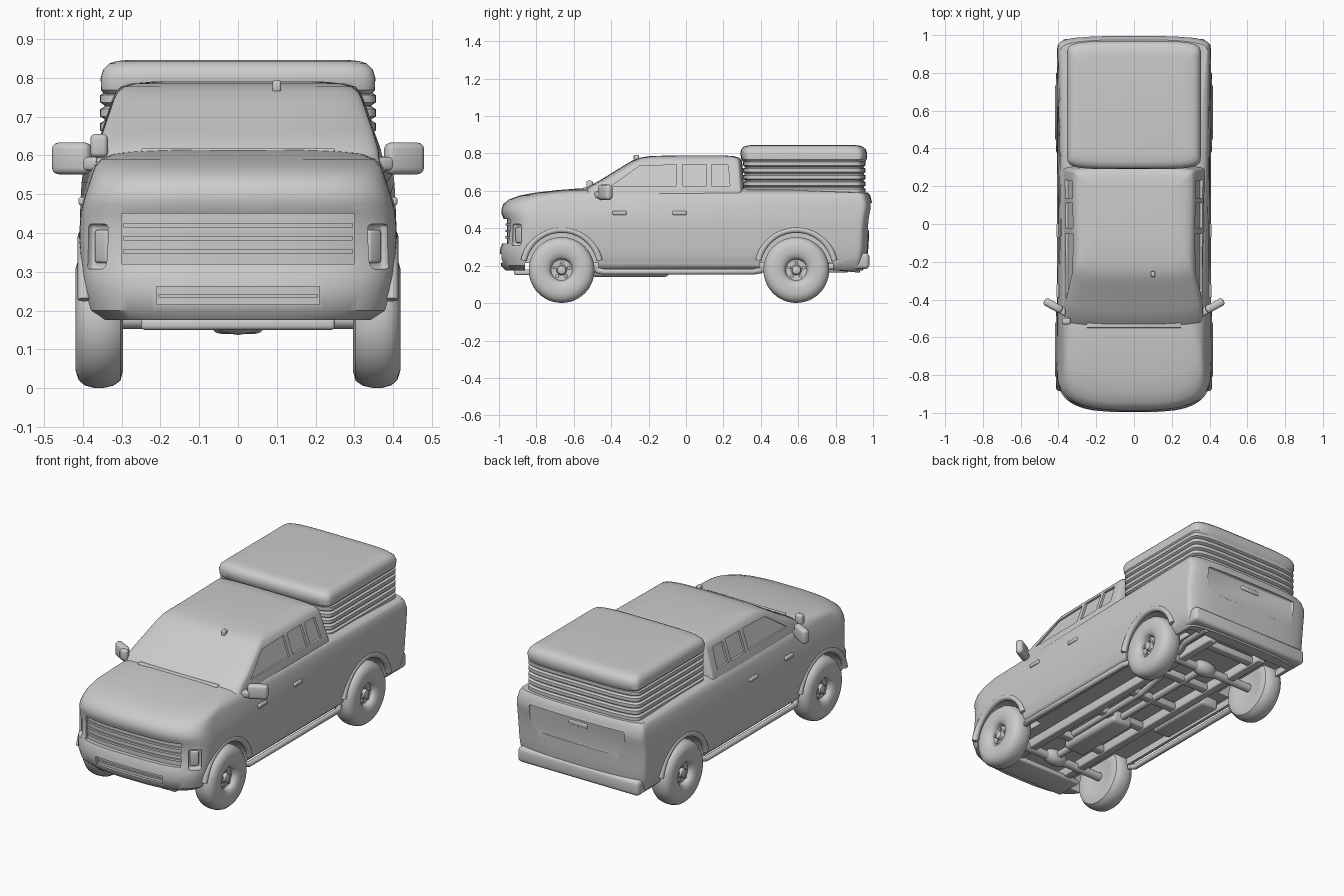
import bpy, bmesh
from math import sin, cos, pi, radians
from mathutils import Matrix

if "Cube" in bpy.data.objects:
    bpy.data.objects.remove(bpy.data.objects["Cube"])

SIDES = ((1, "right"), (-1, "left"))
WHEEL_Y = {"front": -0.665, "rear": 0.59}


def finish(name, bm):
    bmesh.ops.recalc_face_normals(bm, faces=bm.faces)
    me = bpy.data.meshes.new(name)
    bm.to_mesh(me)
    bm.free()
    ob = bpy.data.objects.new(name, me)
    bpy.context.collection.objects.link(ob)
    return ob


def skin(name, rings):
    """Join equal-length rings of points with quads and cap both ends."""
    bm = bmesh.new()
    vs = [[bm.verts.new(p) for p in ring] for ring in rings]
    n = len(vs[0])
    for a, b in zip(vs, vs[1:]):
        for i in range(n):
            bm.faces.new((a[i], a[(i + 1) % n], b[(i + 1) % n], b[i]))
    bm.faces.new(vs[0][::-1])
    bm.faces.new(vs[-1])
    return finish(name, bm)


def box(name, c, size, bevel=0.0, rz=0.0):
    bm = bmesh.new()
    bmesh.ops.create_cube(bm, size=1)
    bmesh.ops.scale(bm, vec=size, verts=bm.verts)
    if bevel:
        bmesh.ops.bevel(bm, geom=bm.edges[:], offset=bevel, segments=3, profile=0.5, affect='EDGES')
    bm.transform(Matrix.Translation(c) @ Matrix.Rotation(rz, 4, 'Z'))
    return finish(name, bm)


def spow(v, e):
    return (1 if v >= 0 else -1) * abs(v) ** e


def layered(name, layers, df, dr, n, seg=28):
    """Stack of plan outlines: z, front half width, rear half width, front y, rear y."""
    rings = []
    for z, hf, hr, yf, yr in layers:
        ring = []
        for i in range(seg + 1):
            a = pi + pi * i / seg
            ring.append((hf * spow(cos(a), 2 / n), yf + df - df * abs(sin(a)) ** (2 / n), z))
        for i in range(seg + 1):
            a = pi * i / seg
            ring.append((hr * spow(cos(a), 2 / n), yr - dr + dr * abs(sin(a)) ** (2 / n), z))
        rings.append(ring)
    return skin(name, rings)


def lathe(name, profile, y, z, side=1, seg=48):
    """Revolve (x, radius) points about an axis along x."""
    return skin(name, [[(side * x, y + r * cos(2 * pi * i / seg), z + r * sin(2 * pi * i / seg))
                        for i in range(seg)] for x, r in profile])


def tube(name, pts, r):
    cu = bpy.data.curves.new(name, 'CURVE')
    cu.dimensions, cu.bevel_depth, cu.bevel_resolution, cu.use_fill_caps = '3D', r, 3, True
    sp = cu.splines.new('POLY')
    sp.points.add(len(pts) - 1)
    for p, q in zip(sp.points, pts):
        p.co = (*q, 1)
    ob = bpy.data.objects.new(name, cu)
    bpy.context.collection.objects.link(ob)
    return ob


def nose_strip(name, hx, z0, z1, near, far):
    """Slab that follows the curved nose, between two offsets from its front."""
    xs = [hx * (i / 8 - 1) for i in range(17)]
    nose = [(x, -1 + 0.2 * (1 - (1 - (abs(x) / 0.41) ** 3) ** (1 / 3))) for x in xs]
    plan = [(x, y + near) for x, y in nose] + [(x, y + far) for x, y in nose[::-1]]
    return skin(name, [[(x, y, z) for x, y in plan] for z in (z0, z1)])


def cut(target, cutters):
    bpy.context.view_layer.objects.active = target
    for c in cutters:
        c.hide_render = True
        m = target.modifiers.new("cut", 'BOOLEAN')
        m.operation, m.object, m.solver = 'DIFFERENCE', c, 'EXACT'
        bpy.ops.object.modifier_apply(modifier=m.name)
        bpy.data.objects.remove(c)


# Lower body with hood and bed
body = layered("lower_body", [
    (0.175, .355, .36, -.965, .945), (0.20, .385, .385, -.988, .96), (0.25, .398, .397, -.998, .97),
    (0.295, .404, .402, -.992, .975), (0.33, .406, .404, -.978, .977), (0.40, .409, .407, -.972, .98),
    (0.45, .406, .407, -.974, .986), (0.475, .40, .406, -.986, .99),
    (0.50, .393, .405, -.987, .995), (0.53, .383, .403, -.977, .997), (0.555, .375, .40, -.945, .99),
    (0.575, .367, .395, -.89, .985), (0.59, .352, .387, -.81, .975), (0.604, .32, .36, -.69, .60),
    (0.614, .25, .30, -.56, .30)], 0.2, 0.06, 3)
cuts = [box("cut_under", (0, 0.01, 0.10), (0.68, 1.74, 0.23)),
        nose_strip("cut_grille", .30, .32, .45, -.1, .042),
        nose_strip("cut_intake", .21, .215, .262, -.1, .025),
        box("cut_tailgate", (0, 1.05, .46), (.60, .152, .15), .008)]
for s, _ in SIDES:
    cuts.append(box("cut_lamp", (s * .365, -.908, .365), (.068, .05, .115), .01, s * .75))
    for y in WHEEL_Y.values():
        cuts.append(lathe("cut_well", [(.26, .197), (.6, .197)], y, .185, s))
cut(body, cuts)

# Cab with recessed side windows
cab = layered("cab", [
    (.565, .368, .378, -.57, .315), (.615, .362, .368, -.535, .312), (.66, .349, .352, -.455, .308),
    (.74, .322, .326, -.325, .302), (.763, .311, .316, -.285, .298), (.777, .293, .302, -.25, .285),
    (.785, .265, .275, -.20, .26), (.790, .20, .22, -.08, .20)], 0.07, 0.035, 3.5)
panes = [[(-.40, .625), (-.05, .625), (-.05, .74), (-.25, .732)],
         [(-.02, .625), (.11, .625), (.11, .74), (-.02, .74)],
         [(.135, .625), (.235, .625), (.225, .738), (.135, .74)]]
cut(cab, [skin("cut_window", [[(s * (.362 - .33 * (z - .615) + d), y, z) for y, z in pane]
                              for d in (-.008, .08)]) for s, _ in SIDES for pane in panes])

# Windscreen cowl and roof aerial
box("windscreen_cowl", (0, -.535, .610), (.50, .03, .016), .005)
box("roof_aerial", (.10, -.265, .778), (.022, .03, .03), .006)
box("fender_aerial", (-.358, -.515, .625), (.045, .035, .06), .012)

# Bed topper: ribbed base and rounded lid
ribs = []
for i in range(5):
    z = .585 + i * .036
    ribs += [(z + dz, .347 + d, .347 + d, .312 - d, .952 + d)
             for dz, d in ((0, -.003), (.007, .008), (.026, .008), (.033, -.003))]
layered("topper_ribs", ribs, 0.08, 0.08, 4.5)
layered("topper_lid", [
    (.755, .343, .343, .308, .957), (.768, .353, .353, .296, .966), (.80, .354, .354, .29, .969),
    (.822, .347, .347, .295, .962), (.836, .333, .333, .308, .947), (.843, .313, .313, .328, .925),
    (.846, .28, .28, .36, .89)], 0.08, 0.08, 4.5)

# Front end: grille bars, intake bar, skid plate
for z in (.352, .386, .42):
    nose_strip("grille_bar", .295, z - .006, z + .006, .034, .055)
nose_strip("intake_bar", .205, .234, .242, .014, .04)
box("skid_plate", (0, -.84, .165), (.50, .16, .03), .01)

# Rear bumper and tailgate handle
box("rear_bumper", (0, .925, .225), (.765, .11, .085), .02)
box("tailgate_handle", (0, .973, .50), (.12, .014, .025), .005)

tyre = [(.312, .05), (.302, .10), (.297, .135), (.303, .158), (.322, .171), (.345, .176), (.372, .176),
        (.395, .170), (.411, .156), (.419, .13), (.418, .095), (.411, .07), (.402, .062), (.385, .056),
        (.383, .028), (.388, .024), (.400, .022), (.403, .016)]
for s, side in SIDES:
    for end, y in WHEEL_Y.items():
        # Wheels with nuts, and arch flares
        lathe(f"{side}_{end}_wheel", tyre, y, .177, s)
        for k in range(5):
            a = 2 * pi * k / 5 + .3
            lathe(f"{side}_{end}_wheel_nut", [(.375, .010), (.394, .009)],
                  y + .041 * cos(a), .177 + .041 * sin(a), s, 10)
        arc = [radians(12 + 156 * i / 28) for i in range(29)]
        tube(f"{side}_{end}_arch_flare",
             [(s * .396, y + .207 * cos(a), .185 + .207 * sin(a)) for a in arc], .017)
    # Headlamps, mirrors, handles and side steps
    box(f"{side}_headlamp", (s * .340, -.882, .365), (.045, .045, .085), .008, s * .75)
    box(f"{side}_mirror", (s * .428, -.432, .592), (.108, .042, .082), .017, s * .5)
    box(f"{side}_mirror_arm", (s * .368, -.465, .578), (.06, .04, .035), .01, s * .5)
    for y in (-.355, -.035):
        box(f"{side}_door_handle", (s * .402, y, .482), (.018, .075, .022), .007)
    tube(f"{side}_side_step", [(s * .36, -.475, .175), (s * .38, -.44, .168),
                               (s * .38, .36, .168), (s * .36, .40, .175)], .016)
    # Chassis rail
    box(f"{side}_chassis_rail", (s * .17, .02, .192), (.05, 1.70, .055), .008)

# Underbody: crossmembers, axles, gearbox, driveline, exhaust, tank
for y in (-.45, -.12, .15, .42, .80):
    box("crossmember", (0, y, .19), (.36, .05, .04), .008)
for end, y in WHEEL_Y.items():
    lathe(f"{end}_axle", [(-.32, .024), (.32, .024)], y, .177, 1, 16)
    lathe(f"{end}_differential", [(-.07, .02), (-.045, .038), (0, .045), (.045, .038), (.07, .02)],
          y, .182, 1, 20)
box("gearbox", (0, -.30, .18), (.14, .42, .08), .025)
tube("driveshaft", [(0, -.66, .185), (0, .59, .185)], .02)
tube("exhaust", [(.09, -.40, .18), (.10, .20, .175), (.12, .42, .20), (.24, .72, .20), (.27, .93, .18)], .018)
box("fuel_tank", (-.26, .12, .195), (.12, .42, .07), .02)

# Smooth shading with crisp edges
bpy.ops.object.select_all(action='DESELECT')
for ob in bpy.context.scene.objects:
    if ob.type == 'MESH':
        ob.select_set(True)
        bpy.context.view_layer.objects.active = ob
bpy.ops.object.shade_smooth_by_angle(angle=radians(35))
